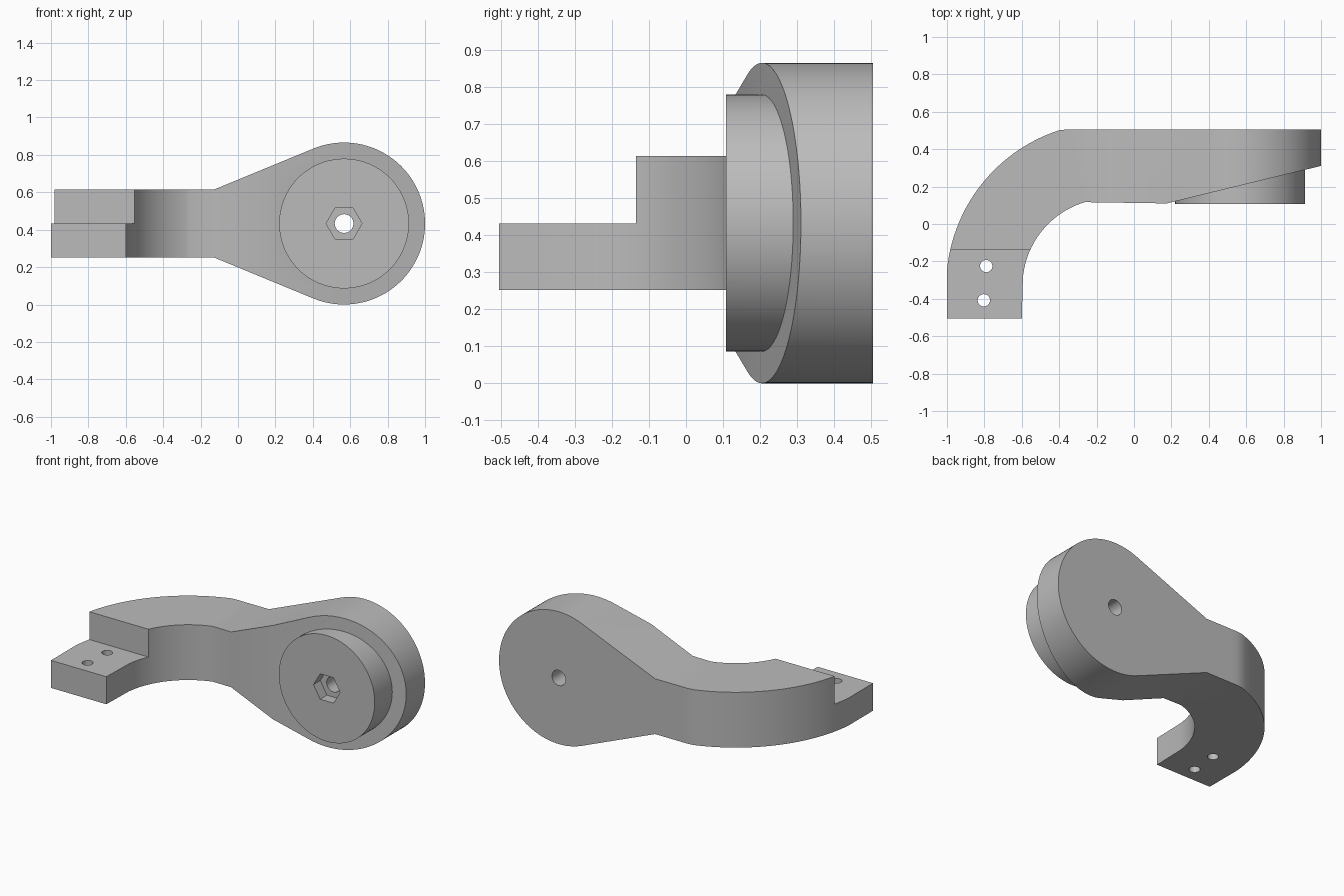
import bpy, bmesh
from math import sin, cos, radians

cube = bpy.data.objects.get("Cube")
if cube:
    bpy.data.objects.remove(cube, do_unlink=True)

grey = bpy.data.materials.new("plain grey")
grey.use_nodes = True
colour = (0.5, 0.5, 0.5, 1)
grey.diffuse_color = colour
grey.node_tree.nodes["Principled BSDF"].inputs["Base Color"].default_value = colour


def arc(cx, cy, r, start, end, steps):
    angles = [radians(start + (end - start) * i / steps) for i in range(steps + 1)]
    return [(cx + r * cos(a), cy + r * sin(a)) for a in angles]


def circle(cx, cy, r, sides):
    return arc(cx, cy, r, 0, 360, sides)[:-1]


def prism(name, outline, axis, low, high):
    """Extrude a plan outline along z, or a front outline along y."""
    bm = bmesh.new()
    def place(u, v, d):
        return (u, v, d) if axis == "z" else (u, d, v)
    face = bm.faces.new([bm.verts.new(place(u, v, low)) for u, v in outline])
    extruded = bmesh.ops.extrude_face_region(bm, geom=[face])["geom"]
    moved = [g for g in extruded if isinstance(g, bmesh.types.BMVert)]
    bmesh.ops.translate(bm, verts=moved, vec=place(0, 0, high - low))
    bmesh.ops.recalc_face_normals(bm, faces=bm.faces)
    mesh = bpy.data.meshes.new(name)
    bm.to_mesh(mesh)
    bm.free()
    mesh.materials.append(grey)
    obj = bpy.data.objects.new(name, mesh)
    bpy.context.collection.objects.link(obj)
    return obj


def combine(target, other, operation):
    mod = target.modifiers.new(operation.lower(), "BOOLEAN")
    mod.operation, mod.object, mod.solver = operation, other, "EXACT"
    bpy.context.view_layer.objects.active = target
    bpy.ops.object.modifier_apply(modifier=mod.name)
    bpy.data.objects.remove(other, do_unlink=True)


HUB_X, HUB_Z, HUB_R = 0.567, 0.433, 0.433
BEND = (-0.13, -0.33)

# Curved arm in plan, with the slanted front of the hub
plan = [(-1, -0.505)]
plan += arc(*BEND, 0.874, 175, 103, 28)
plan += [(1.1, 0.505), (1.1, 0.335), (0.175, 0.11)]
plan += arc(*BEND, 0.466, 106.5, 174.5, 24)
plan += [(-0.6, -0.505)]
plan = [(x, min(y, 0.505)) for x, y in plan]
arm = prism("curved_arm", plan, "z", -0.2, 1.1)

# Front outline: straight bar flaring into the round hub
front = [(-1.1, 0.252), (-0.13, 0.252)]
front += arc(HUB_X, HUB_Z, HUB_R, -112, 112, 64)
front += [(-0.13, 0.614), (-1.1, 0.614)]
combine(arm, prism("front_outline", front, "y", -0.8, 0.8), "INTERSECT")

# Raised boss on the hub
combine(arm, prism("boss", circle(HUB_X, HUB_Z, 0.347, 80), "y", 0.108, 0.4), "UNION")

# Stepped mounting tab
step = [(-1.2, -0.7), (-0.4, -0.7), (-0.4, -0.135), (-1.2, -0.135)]
combine(arm, prism("tab_step", step, "z", 0.432, 0.9), "DIFFERENCE")

# Axle hole, hexagonal nut pocket and tab screw holes
combine(arm, prism("axle_hole", circle(HUB_X, HUB_Z, 0.05, 32), "y", 0, 0.7), "DIFFERENCE")
combine(arm, prism("nut_pocket", circle(HUB_X, HUB_Z, 0.096, 6), "y", 0, 0.178), "DIFFERENCE")
for x, y in [(-0.79, -0.225), (-0.803, -0.408)]:
    combine(arm, prism("screw_hole", circle(x, y, 0.033, 24), "z", 0, 0.6), "DIFFERENCE")

bpy.ops.object.select_all(action="DESELECT")
arm.select_set(True)
bpy.context.view_layer.objects.active = arm
bpy.ops.object.shade_smooth_by_angle(angle=radians(25))
